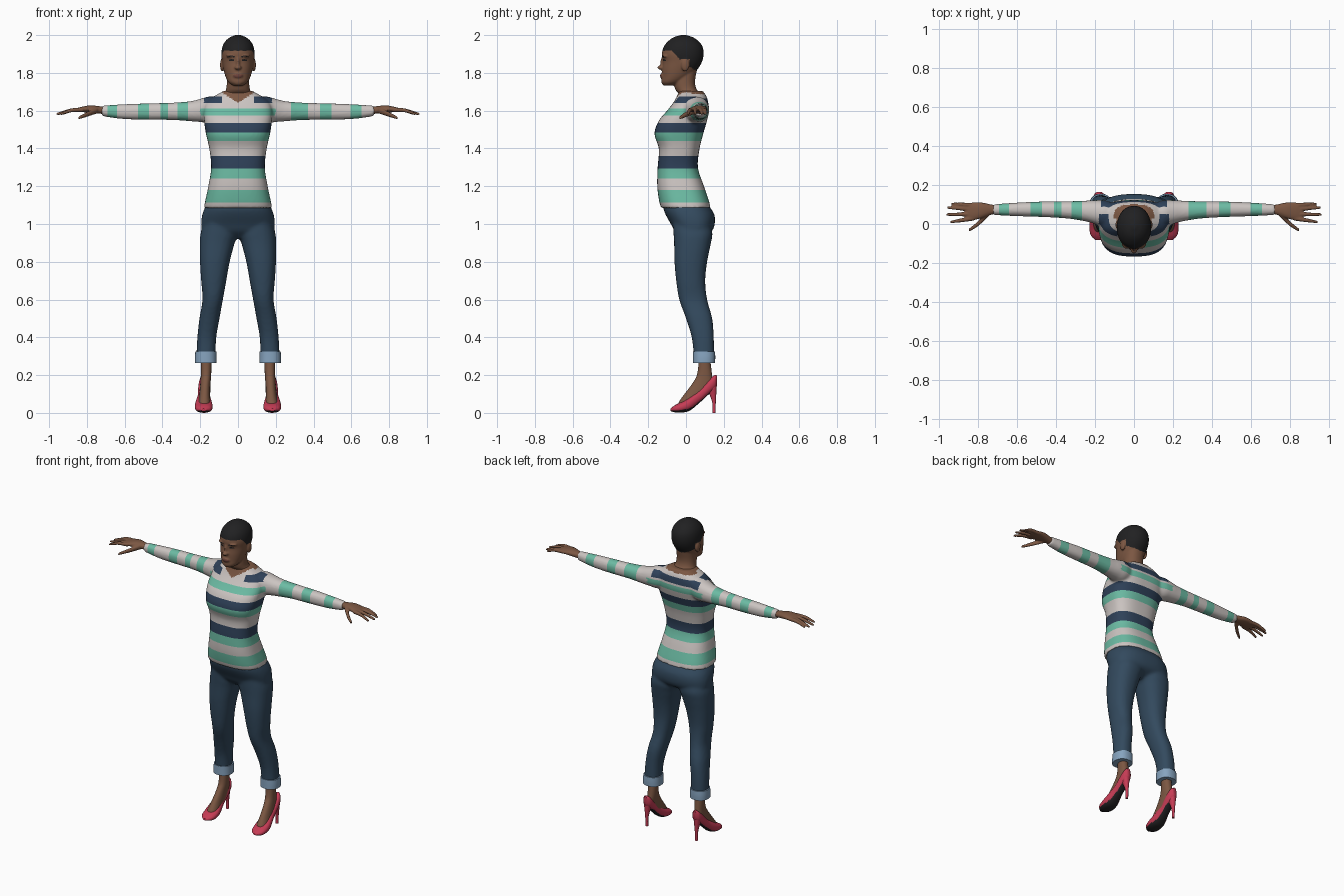
import bpy, bmesh, math
from mathutils import Vector

if "Cube" in bpy.data.objects:
    bpy.data.objects.remove(bpy.data.objects["Cube"])

# colours
COLOURS = {
    "skin": (0.20, 0.095, 0.055), "hair": (0.015, 0.015, 0.016), "lips": (0.15, 0.055, 0.042),
    "cream": (0.60, 0.555, 0.535), "mint": (0.15, 0.50, 0.37), "navy": (0.028, 0.053, 0.10),
    "denim": (0.033, 0.068, 0.112), "pale_denim": (0.24, 0.37, 0.52),
    "shoe_pink": (0.56, 0.045, 0.09), "sole_black": (0.018, 0.016, 0.018)}
MATS = {}
for name, c in COLOURS.items():
    MATS[name] = bpy.data.materials.new(name)
    MATS[name].diffuse_color = (*c, 1)


def finish(name, bm):
    bmesh.ops.recalc_face_normals(bm, faces=bm.faces[:])
    me = bpy.data.meshes.new(name)
    bm.to_mesh(me)
    bm.free()
    ob = bpy.data.objects.new(name, me)
    bpy.context.scene.collection.objects.link(ob)
    return ob


def spline(rows, steps):
    """Smooth interpolation through rows; the first column is the position along the axis."""
    def slope(i, k):
        a, b = rows[max(i - 1, 0)], rows[min(i + 1, len(rows) - 1)]
        return (b[k] - a[k]) / (b[0] - a[0])
    out = []
    for i in range(len(rows) - 1):
        p, q = rows[i], rows[i + 1]
        h = q[0] - p[0]
        for j in range(steps):
            t = j / steps
            r = [p[0] + h * t]
            for k in range(1, 5):
                r.append((2*t**3 - 3*t*t + 1) * p[k] + (t**3 - 2*t*t + t) * h * slope(i, k)
                         + (3*t*t - 2*t**3) * q[k] + (t**3 - t*t) * h * slope(i + 1, k))
            out.append(r)
    return out + [list(rows[-1])]


def loft(name, rows, axis=2, p=2.2, side=1, seg=40, steps=6):
    """Rows are (position, a_min, a_max, b_min, b_max); side -1 mirrors in x."""
    bm = bmesh.new()
    rings = []
    for s, a0, a1, b0, b1 in spline(rows, steps):
        ring = []
        for i in range(seg):
            t = 2 * math.pi * i / seg
            c, d = (math.copysign(abs(v) ** (2 / p), v) for v in (math.cos(t), math.sin(t)))
            co = [(a0 + a1) / 2 + c * (a1 - a0) / 2, (b0 + b1) / 2 + d * (b1 - b0) / 2]
            co.insert(axis, s)
            co[0] *= side
            ring.append(bm.verts.new(co))
        rings.append(ring)
    for r, q in zip(rings, rings[1:]):
        for i in range(seg):
            j = (i + 1) % seg
            bm.faces.new((r[i], r[j], q[j], q[i]))
    bm.faces.new(rings[0])
    bm.faces.new(rings[-1])
    return finish(name, bm)


def upright(name, rows, **kw):
    """Symmetric loft: rows are (z, half_width, y_front, y_back)."""
    return loft(name, [(z, -w, w, a, b) for z, w, a, b in rows], **kw)


def ball(name, loc, size):
    bm = bmesh.new()
    bmesh.ops.create_uvsphere(bm, u_segments=24, v_segments=16, radius=1)
    for v in bm.verts:
        v.co = Vector(loc) + Vector([a * b for a, b in zip(v.co, size)])
    return finish(name, bm)


def fuse(name, parts, voxel, smooth):
    """Merge overlapping parts into one continuous surface."""
    bm = bmesh.new()
    for o in parts:
        bm.from_mesh(o.data)
        bpy.data.objects.remove(o)
    ob = finish(name, bm)
    m = ob.modifiers.new("blend", 'REMESH')
    m.mode = 'VOXEL'
    m.voxel_size = voxel
    s = ob.modifiers.new("relax", 'SMOOTH')
    s.factor, s.iterations = 0.5, smooth
    me = bpy.data.meshes.new_from_object(ob.evaluated_get(bpy.context.evaluated_depsgraph_get()))
    ob.modifiers.clear()
    ob.data = me
    return ob


def paint(ob, names, rule=None, cuts=()):
    """Cut clean colour edges, then choose a material for each face by rule."""
    me = ob.data
    if cuts:
        bm = bmesh.new()
        bm.from_mesh(me)
        for ax, v in cuts:
            n = Vector((0, 0, 0))
            n[ax] = 1
            bmesh.ops.bisect_plane(bm, geom=bm.verts[:] + bm.edges[:] + bm.faces[:],
                                   dist=1e-5, plane_co=n * v, plane_no=n)
        bm.to_mesh(me)
        bm.free()
    me.materials.clear()
    for n in names:
        me.materials.append(MATS[n])
    for f in me.polygons:
        f.use_smooth = True
        f.material_index = names.index(rule(f.center, f.normal)) if rule else 0
    me.set_sharp_from_angle(angle=math.radians(50))


# striped sweater: torso and sleeves
torso = upright("torso", [
    (1.085, .180, -.132, .13), (1.12, .174, -.142, .122), (1.2, .157, -.152, .095),
    (1.3, .142, -.15, .063), (1.4, .152, -.144, .072), (1.48, .170, -.167, .092),
    (1.55, .180, -.142, .112), (1.6, .182, -.10, .122), (1.65, .166, -.062, .116),
    (1.68, .12, -.046, .106), (1.705, .075, -.036, .088)], p=2.7, seg=64)
sleeve = [(.08, .0, .1, 1.56, 1.66), (.15, -.02, .121, 1.535, 1.675), (.2, .0, .122, 1.54, 1.662),
          (.25, .014, .119, 1.544, 1.65), (.35, .029, .116, 1.551, 1.642),
          (.5, .037, .114, 1.552, 1.638), (.62, .041, .108, 1.557, 1.633),
          (.72, .046, .101, 1.571, 1.627)]
sweater = fuse("sweater", [torso] + [loft("sleeve", sleeve, axis=0, side=s) for s in (1, -1)], .008, 5)
SLEEVE_MINT = [(-.69, -.64), (-.53, -.47), (-.41, -.37), (-.32, -.265),
               (.28, .37), (.435, .495), (.595, .655)]
BODY_MINT = [(1.115, 1.18), (1.24, 1.295), (1.44, 1.485), (1.575, 1.612)]
BODY_NAVY = [(1.295, 1.36), (1.485, 1.535)]


def within(v, bands):
    return any(a < v < b for a, b in bands)


def sweater_rule(c, n):
    ax = abs(c.x)
    if ax > .2:
        return "mint" if within(c.x, SLEEVE_MINT) else "cream"
    if c.z > (1.645 + .6 * ax if c.y < .03 else 1.688):
        return "skin"
    front_patch = c.y < .05 and .085 < ax < .18 and 1.64 < c.z < 1.675
    back_patch = c.y > .06 and ax < .17 and 1.625 < c.z < 1.665
    if front_patch or back_patch or within(c.z, BODY_NAVY):
        return "navy"
    return "mint" if within(c.z, BODY_MINT) else "cream"


cuts = [(0, v) for b in SLEEVE_MINT for v in b] + [(0, s * v) for s in (1, -1) for v in (.085, .17)]
cuts += [(2, v) for b in BODY_MINT + BODY_NAVY + [(1.64, 1.675), (1.625, 1.665)] for v in b]
paint(sweater, ["cream", "mint", "navy", "skin"], sweater_rule, cuts)

# jeans: hips and legs
hips = upright("hips", [
    (.925, .11, -.02, .08), (.96, .185, -.058, .135), (1.0, .195, -.08, .152),
    (1.05, .189, -.108, .15), (1.085, .176, -.12, .13), (1.12, .160, -.115, .105)], p=2.5, seg=56)
leg = [(.29, .120, .221, .043, .149), (.4, .115, .215, .03, .147), (.5, .098, .204, .0, .139),
       (.6, .080, .188, -.036, .112), (.7, .062, .195, -.052, .102), (.8, .044, .201, -.061, .112),
       (.9, .018, .202, -.063, .132), (.95, .004, .198, -.066, .140), (1.03, .02, .175, -.07, .12)]
jeans = fuse("jeans", [hips] + [loft("leg", leg, p=2.3, side=s) for s in (1, -1)], .01, 4)
paint(jeans, ["denim"])

# head, neck and face
skull = upright("skull", [
    (1.733, .028, -.118, -.06), (1.75, .050, -.130, -.02), (1.78, .066, -.128, .025),
    (1.82, .077, -.127, .062), (1.86, .084, -.123, .085), (1.9, .088, -.128, .093),
    (1.94, .082, -.117, .087), (1.97, .065, -.092, .064), (1.99, .040, -.062, .034),
    (2.001, .010, -.024, -.002)], p=2.1, seg=56)
neck = upright("neck", [(1.62, .06, -.01, .07), (1.68, .08, -.03, .085), (1.71, .064, -.055, .058),
                        (1.75, .059, -.064, .048), (1.82, .058, -.06, .058)])
face = [ball("nose_tip", (0, -.131, 1.828), (.018, .02, .012)),
        ball("nose_bridge", (0, -.122, 1.853), (.010, .014, .034)),
        ball("mouth", (0, -.121, 1.784), (.028, .017, .016)),
        ball("chin", (0, -.112, 1.748), (.026, .018, .014))]
for s in (1, -1):
    face.append(ball("ear", (s * .084, -.004, 1.842), (.011, .022, .034)))
    face.append(ball("brow_ridge", (s * .035, -.105, 1.889), (.028, .022, .009)))
head = fuse("head", [skull, neck] + face, .005, 3)


def head_rule(c, n):
    ax = abs(c.x)
    drop = min(max((c.y + .075) / .055, 0), 1) * .06
    line = 1.917 - drop - max(0, c.y + .02) * .62
    ear = ax > .078 and c.z < 1.872 and abs(c.y + .004) < .024
    if c.z > line and not ear:
        return "hair"
    if c.y < -.06:
        if ((ax - .035) / .015) ** 2 + ((c.z - 1.868) / .0055) ** 2 < 1:
            return "hair"
        if .015 < ax < .055 and abs(c.z - 1.889 + abs(ax - .036) * .2) < .0028:
            return "hair"
        if (c.x / .025) ** 2 + ((c.z - 1.784) / .011) ** 2 < 1:
            return "lips"
    return "skin"


paint(head, ["skin", "hair", "lips"], head_rule)


# hands, cuffs, feet and shoes on both sides
def finger(pts, s):
    rows = [(x, y - r, y + r, z - r, z + r) for x, y, z, r in pts]
    return loft("finger", rows, axis=0, side=s, seg=16, p=2)


palm = [(.68, .052, .096, 1.58, 1.62), (.72, .05, .098, 1.583, 1.622), (.78, .03, .11, 1.59, 1.628),
        (.83, .018, .11, 1.592, 1.62), (.86, .022, .104, 1.594, 1.612)]
FINGERS = [(.096, .935, .103), (.074, .955, .084), (.051, .96, .048), (.029, .94, .010)]
foot = [(.03, .15, .212, -.05, .0), (.06, .147, .21, -.036, .06), (.1, .147, .205, -.008, .12),
        (.15, .146, .2, .03, .142), (.2, .142, .197, .058, .138), (.3, .140, .197, .069, .126)]
shoe = [(-.083, .168, .196, .010, .022), (-.06, .143, .22, .003, .040), (-.02, .134, .228, .002, .060),
        (.02, .138, .225, .012, .085), (.07, .148, .213, .052, .122), (.12, .147, .21, .098, .172),
        (.152, .153, .203, .125, .200), (.165, .166, .190, .145, .198)]
heel = [(0, .172, .188, .140, .156), (.06, .17, .19, .138, .158), (.14, .157, .203, .105, .163)]
cuff = [(.265, .113, .228, .037, .154), (.295, .113, .228, .037, .155), (.325, .113, .226, .037, .154)]
for s, label in ((1, "left"), (-1, "right")):
    parts = [loft("palm", palm, axis=0, side=s)]
    for y, x1, y1 in FINGERS:
        parts.append(finger([(.82, y, 1.605, .012), (.88, (y + y1) / 2, 1.602, .0105),
                             (x1, y1, 1.582, .007)], s))
    parts.append(finger([(.745, .055, 1.602, .017), (.80, .0, 1.58, .013), (.845, -.032, 1.561, .008)], s))
    paint(fuse(label + "_hand", parts, .005, 2), ["skin"])
    paint(loft(label + "_cuff", cuff, p=2.3, side=s), ["pale_denim"])
    paint(loft(label + "_foot", foot, side=s), ["skin"])
    paint(loft(label + "_shoe", shoe, axis=1, p=2.3, side=s), ["shoe_pink", "sole_black"],
          lambda c, n: "sole_black" if n.z < -.6 and c.y < .125 else "shoe_pink")
    paint(loft(label + "_heel", heel, side=s, seg=20), ["shoe_pink"])

for m in bpy.data.materials:
    if m.users and not m.is_grease_pencil:
        m.use_nodes = True
        m.node_tree.nodes["Principled BSDF"].inputs["Base Color"].default_value = m.diffuse_color
